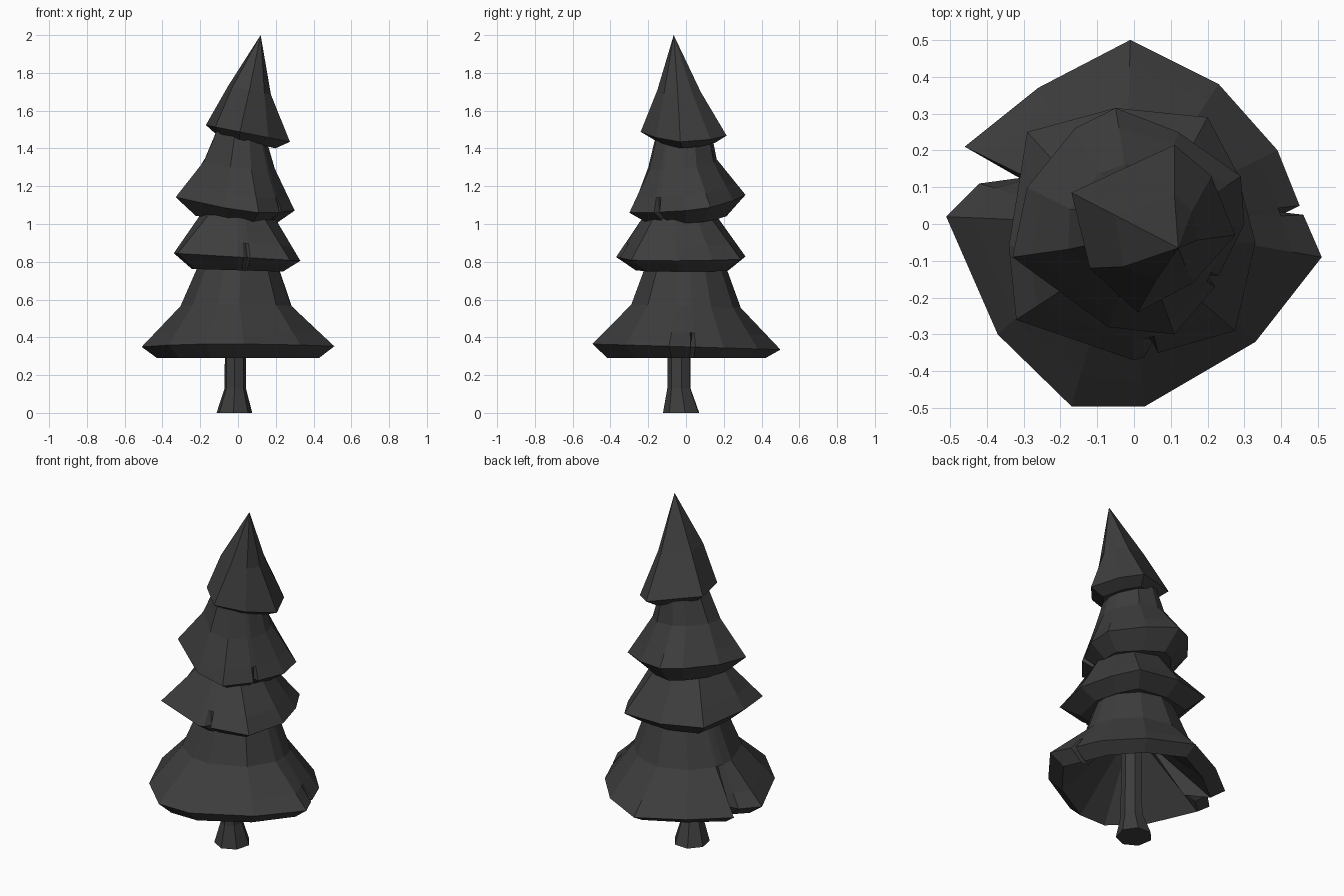
import bpy
import bmesh
import math
from mathutils import Vector

default_cube = bpy.data.objects.get("Cube")
if default_cube:
    bpy.data.objects.remove(default_cube, do_unlink=True)

# Single flat charcoal colour
charcoal = bpy.data.materials.new("charcoal_grey")
shade = (0.047, 0.047, 0.047, 1)
charcoal.use_nodes = True
charcoal.diffuse_color = shade
bsdf = next(n for n in charcoal.node_tree.nodes if n.type == "BSDF_PRINCIPLED")
bsdf.inputs["Base Color"].default_value = shade
bsdf.inputs["Roughness"].default_value = 0.9


def ellipse_ring(outline, center, radii, height, slope=(0, 0)):
    """Ellipse with one corner in the direction of each outline corner."""
    points = []
    for px, py in outline:
        angle = math.atan2(py, px)
        x = center[0] + radii[0] * math.cos(angle)
        y = center[1] + radii[1] * math.sin(angle)
        points.append(Vector((x, y, height + slope[0] * x + slope[1] * y)))
    return points


def scaled_ring(outline, scale, height, slope):
    """The outline itself, scaled and laid on a tilted plane."""
    return [Vector((x * scale, y * scale,
                    height + (slope[0] * x + slope[1] * y) * scale))
            for x, y in outline]


def loft(name, rings, apex=None):
    """Skin a stack of rings, closing both ends or ending in a point."""
    bm = bmesh.new()
    loops = [[bm.verts.new(p) for p in ring] for ring in rings]
    count = len(loops[0])
    for lower, upper in zip(loops, loops[1:]):
        for i in range(count):
            j = (i + 1) % count
            bm.faces.new((lower[i], lower[j], upper[j], upper[i]))
    bm.faces.new(list(reversed(loops[0])))
    if apex:
        tip = bm.verts.new(apex)
        for i in range(count):
            bm.faces.new((loops[-1][i], loops[-1][(i + 1) % count], tip))
    else:
        bm.faces.new(loops[-1])
    bmesh.ops.recalc_face_normals(bm, faces=bm.faces[:])
    mesh = bpy.data.meshes.new(name)
    bm.to_mesh(mesh)
    bm.free()
    mesh.materials.append(charcoal)
    obj = bpy.data.objects.new(name, mesh)
    bpy.context.scene.collection.objects.link(obj)
    return obj


def foliage_tier(name, outline, rim_height, slope, lip, above,
                 hollow=(), crack=None, apex=None):
    """Skirt of branches: hollow, tucked-in lip, ragged rim, rings going up.

    crack is the index of a rim corner whose slit closes a third of the way up.
    """
    inside = [ellipse_ring(outline, *spec) for spec in hollow]
    tucked = scaled_ring(outline, *lip)
    rim = scaled_ring(outline, 1, rim_height, slope)
    upper = [ellipse_ring(outline, *spec, slope) for spec in above]
    closing = []
    if crack is not None:
        ring = [a.lerp(b, 0.35) for a, b in zip(rim, upper[0])]
        ring[crack] = (ring[crack - 1] + ring[crack + 1]) / 2
        closing.append(ring)
    return loft(name, inside + [tucked, rim] + closing + upper, apex)


# Trunk with a flared foot
corners = [(math.cos(a), math.sin(a)) for a in
           (math.tau * (i + 0.2) / 7 for i in range(7))]
trunk_sections = [
    ((-0.02, -0.022), (0.097, 0.1), 0),
    ((-0.015, -0.035), (0.058, 0.064), 0.13),
    ((-0.015, -0.035), (0.055, 0.062), 0.62),
]
loft("trunk", [ellipse_ring(corners, *section) for section in trunk_sections])

# Lowest skirt, hollow underneath, with a wide notch and a slit in its rim
foliage_tier(
    "lowest_branches",
    [(-.01, .5), (-.26, .37), (-.46, .21), (-.31, .125), (-.42, .11), (-.51, .02),
     (-.37, -.3), (-.17, -.495), (.03, -.495), (.33, -.32), (.51, -.09),
     (.46, .025), (.4, .025), (.45, .05), (.39, .2), (.23, .38)],
    0.35, (0, -0.03),
    lip=(0.84, 0.29, (0, 0)),
    above=[((-.01, 0), (.295, .29), 0.565), ((0, 0), (.215, .215), 0.77)],
    hollow=[((-.015, -.03), (.08, .08), 0.6)],
    crack=12,
)

# Second skirt, with a narrow crack at the front
foliage_tier(
    "lower_middle_branches",
    [(-.05, .315), (-.29, .25), (-.34, -.06), (-.32, -.26), (0, -.37),
     (.03, -.36), (.05, -.32), (.065, -.35), (.275, -.29), (.33, -.05),
     (.28, .14), (.2, .29)],
    0.825, (-0.06, 0),
    lip=(0.72, 0.755, (-0.03, 0)),
    above=[((0, -.03), (.2, .195), 1.04)],
    crack=6,
)

# Third skirt, tilted, with a crack at the front left
foliage_tier(
    "upper_middle_branches",
    [(-.05, .315), (-.16, .26), (-.29, .1), (-.33, -.09), (-.07, -.28),
     (.11, -.3), (.22, -.17), (.19, -.14), (.23, -.14), (.3, 0),
     (.29, .13), (.12, .25)],
    1.11, (-0.13, 0.12),
    lip=(0.68, 1.025, (-0.1, 0.06)),
    above=[((.005, -.02), (.19, .185), 1.32), ((.015, -.015), (.125, .145), 1.5)],
    crack=7,
)

# Leaning pointed crown
foliage_tier(
    "crown",
    [(.11, .215), (-.17, .085), (-.12, -.12), (.01, -.24), (.16, -.16),
     (.275, -.03), (.21, .13)],
    1.49, (-0.2, 0),
    lip=(0.72, 1.45, (-0.25, 0)),
    above=[((.055, -.03), (.12, .122), 1.72)],
    apex=(.12, -.065, 2),
)
